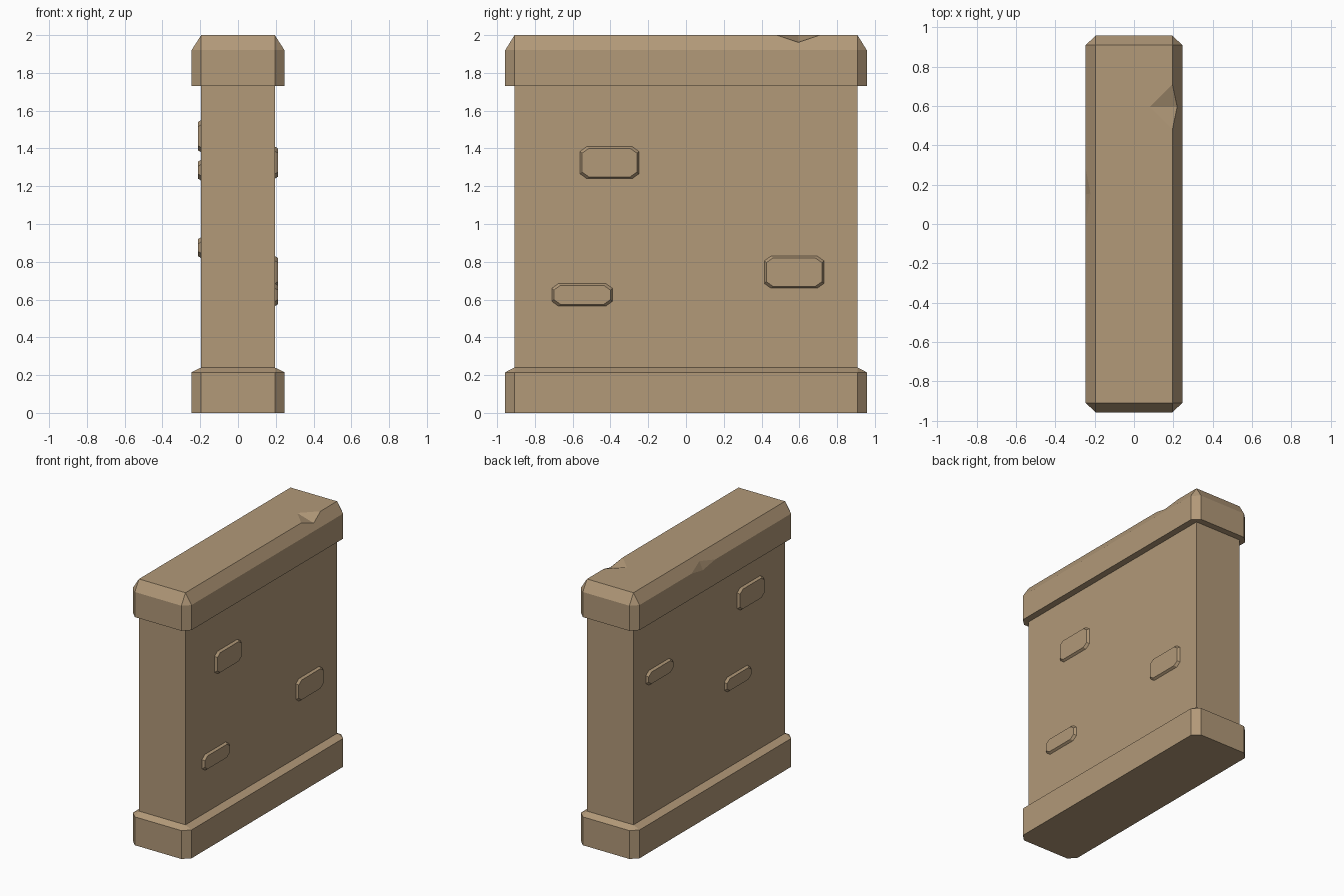
import bpy, bmesh

if "Cube" in bpy.data.objects:
    bpy.data.objects.remove(bpy.data.objects["Cube"])

stone = bpy.data.materials.new("tan_stone")
stone.diffuse_color = (0.445, 0.319, 0.19, 1)
stone.use_nodes = True
stone.node_tree.nodes["Principled BSDF"].inputs["Base Color"].default_value = stone.diffuse_color

BX, BY = 0.195, 0.908      # half size of the wall body
CX, CY = 0.246, 0.957      # half size of cap and base


def finish(name, bm):
    bmesh.ops.recalc_face_normals(bm, faces=bm.faces)
    me = bpy.data.meshes.new(name)
    bm.to_mesh(me)
    bm.free()
    me.materials.append(stone)
    ob = bpy.data.objects.new(name, me)
    bpy.context.collection.objects.link(ob)
    return ob


def hull(name, points):
    bm = bmesh.new()
    for p in points:
        bm.verts.new(p)
    bmesh.ops.convex_hull(bm, input=bm.verts)
    bmesh.ops.dissolve_limit(bm, angle_limit=0.002, verts=bm.verts, edges=bm.edges)
    return finish(name, bm)


def slab(name, z0, z1, z2):
    """Octagonal slab with cut corners, sloping in to the body outline on top."""
    pts = []
    for sx in (-1, 1):
        for sy in (-1, 1):
            for z in (z0, z1):
                pts += [(sx * CX, sy * BY, z), (sx * BX, sy * CY, z)]
            pts.append((sx * BX, sy * BY, z2))
    return hull(name, pts)


def raised_brick(name, side, y0, y1, z0, z1):
    """Thin plate with cut corners and a slightly inset front."""
    pts = []
    for x, d in ((BX - 0.01, 0), (BX, 0), (0.212, 0.01)):
        a, b, c, e = y0 + d, y1 - d, z0 + d, z1 - d
        for y, s in ((a, 1), (b, -1)):
            for z, t in ((c, 1), (e, -1)):
                pts += [(side * x, y + s * 0.035, z), (side * x, y, z + t * 0.025)]
    return hull(name, pts)


# wall body
hull("wall_body", [(x, y, z) for x in (-BX, BX) for y in (-BY, BY) for z in (0.2, 1.76)])

# base and cap
slab("base", 0, 0.215, 0.24)
cap = slab("cap", 1.73, 1.92, 2.0)

# chips broken out of the cap edges
chips = [
    [(0.08, 0.595, 2), (BX, 0.71, 2), (BX, 0.48, 2), (0.219, 0.595, 1.96), (0.26, 0.595, 2.1)],
    [(-CX, 0.285, 1.92), (-CX, 0, 1.92), (-0.221, 0.155, 1.959), (-CX, 0.15, 1.895),
     (-0.32, 0.15, 1.96)],
]
bpy.context.view_layer.objects.active = cap
for pts in chips:
    cutter = hull("chip_cutter", pts)
    cutter.hide_render = True
    mod = cap.modifiers.new("chip", 'BOOLEAN')
    mod.operation = 'DIFFERENCE'
    mod.solver = 'EXACT'
    mod.object = cutter
    bpy.ops.object.modifier_apply(modifier=mod.name)
    bpy.data.objects.remove(cutter)

# raised bricks on both broad sides: side, y range, z range
bricks = [
    (1, -0.56, -0.25, 1.24, 1.41),
    (1, -0.71, -0.39, 0.565, 0.685),
    (1, 0.415, 0.73, 0.66, 0.83),
    (-1, -0.645, -0.335, 1.38, 1.55),
    (-1, 0.445, 0.76, 1.23, 1.34),
    (-1, -0.49, -0.18, 0.82, 0.93),
]
for i, b in enumerate(bricks):
    raised_brick(f"raised_brick_{i + 1}", *b)
